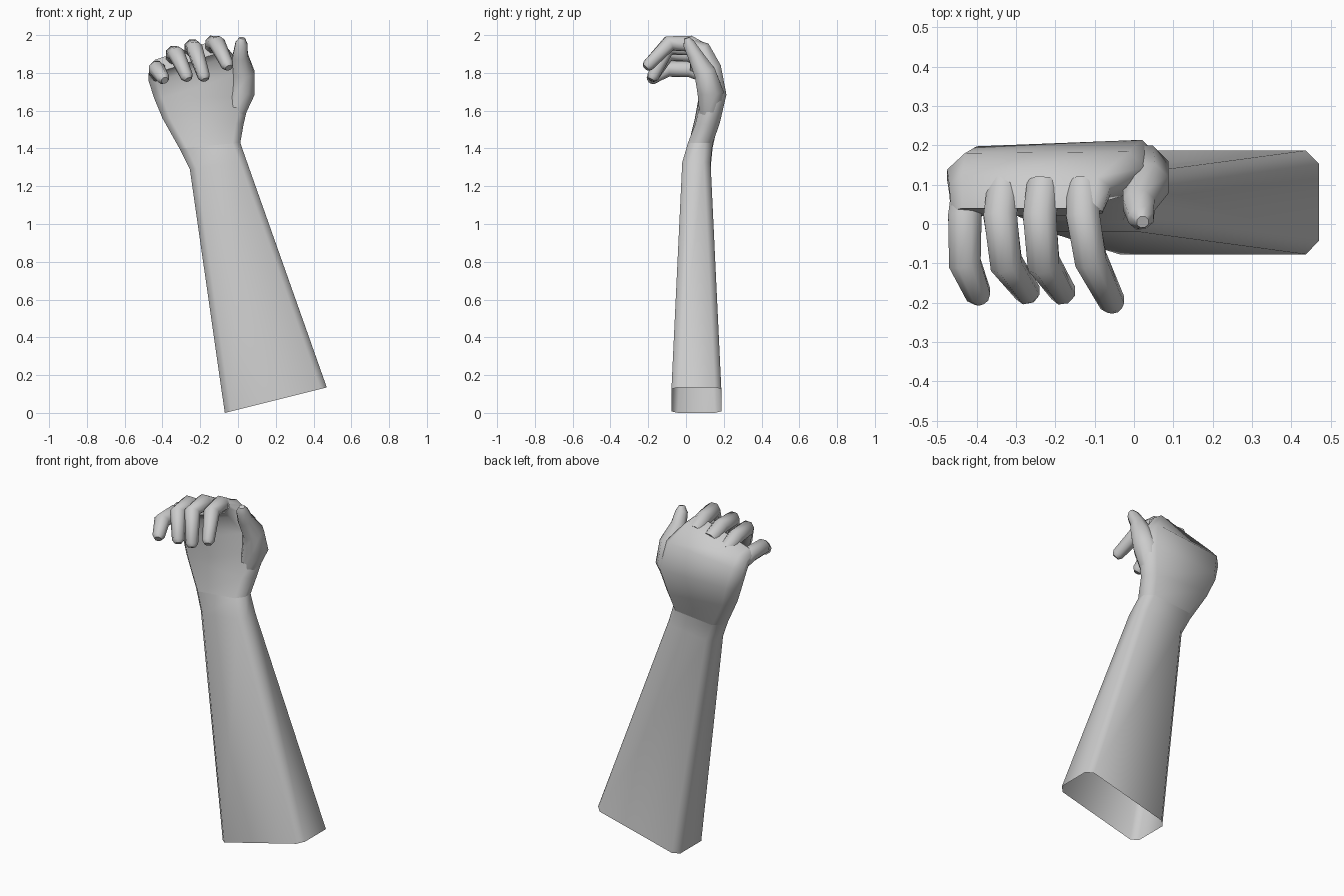
import bpy
import math
from mathutils import Vector

cube = bpy.data.objects.get("Cube")
if cube:
    bpy.data.objects.remove(cube, do_unlink=True)

skin = bpy.data.materials.new("plain_grey")
skin.use_nodes = True
GREY = (0.6, 0.6, 0.6, 1)
skin.diffuse_color = GREY
skin.node_tree.nodes["Principled BSDF"].inputs["Base Color"].default_value = GREY


def loft(name, rings, cap_start=False, cap_end=True, sharp=55):
    """Skin a list of equal-sized rings into one smooth shaded object."""
    n = len(rings[0])
    verts = [v for ring in rings for v in ring]
    faces = []
    for r in range(len(rings) - 1):
        for i in range(n):
            j = (i + 1) % n
            faces.append((r * n + i, r * n + j, (r + 1) * n + j, (r + 1) * n + i))
    if cap_start:
        faces.append(tuple(reversed(range(n))))
    if cap_end:
        faces.append(tuple(range(len(verts) - n, len(verts))))
    mesh = bpy.data.meshes.new(name)
    mesh.from_pydata(verts, [], faces)
    mesh.materials.append(skin)
    mesh.shade_smooth()
    mesh.set_sharp_from_angle(angle=math.radians(sharp))
    obj = bpy.data.objects.new(name, mesh)
    bpy.context.collection.objects.link(obj)
    return obj


def slab_ring(left, right, half, tilt, bevel):
    """Bevelled rectangle between two side points; tilt turns its depth upward."""
    a, b = Vector(left), Vector(right)
    w = (b - a).normalized()
    d = Vector((0, math.cos(math.radians(tilt)), math.sin(math.radians(tilt))))
    inner = half - bevel
    return [a - d * inner, a + w * bevel - d * half,
            b - w * bevel - d * half, b - d * inner,
            b + d * inner, b - w * bevel + d * half,
            a + w * bevel + d * half, a + d * inner]


def tube(name, path, radii, side=(1, 0, 0), sides=8, flat=1.0):
    """Tapered digit along a path, with a narrowed tip."""
    pts = [Vector(p) for p in path]
    rings = []
    for k, p in enumerate(pts):
        t = (pts[min(k + 1, len(pts) - 1)] - pts[max(k - 1, 0)]).normalized()
        s = Vector(side)
        s = (s - t * s.dot(t)).normalized()
        u = t.cross(s)
        ring = []
        for i in range(sides):
            a = 2 * math.pi * (i + 0.5) / sides
            ring.append(p + radii[k] * (s * math.cos(a) + u * math.sin(a) * flat))
        rings.append(ring)
    return loft(name, rings, cap_start=True)


# Forearm, open at the lower end, running into the wrist
wrist = slab_ring((-.31, .075, 1.40), (.012, .075, 1.43), .066, 0, .04)
loft("forearm", [
    slab_ring((-.07, .055, 0), (.47, .055, .135), .132, 0, .034),
    slab_ring((-.255, .055, 1.29), (.047, .055, 1.33), .075, 0, .036),
    wrist], cap_end=False)

# Palm widening from the wrist, then bending forward over the knuckles
loft("palm", [
    wrist,
    slab_ring((-.40, .11, 1.56), (.03, .115, 1.53), .064, 0, .042),
    slab_ring((-.445, .13, 1.67), (.065, .15, 1.68), .066, 5, .045),
    slab_ring((-.475, .125, 1.77), (.03, .13, 1.82), .06, 25, .045),
    slab_ring((-.47, .09, 1.81), (-.06, .085, 1.925), .052, 50, .035),
    slab_ring((-.465, .03, 1.825), (-.08, .03, 1.95), .038, 75, .028)])

# Curled fingers: knuckle, two joints and tip
fingers = {
    "little_finger": [(-.42, .10, 1.79), (-.43, .02, 1.82), (-.43, -.10, 1.82), (-.395, -.18, 1.77)],
    "ring_finger": [(-.33, .10, 1.85), (-.34, .02, 1.90), (-.325, -.10, 1.90), (-.27, -.175, 1.78)],
    "middle_finger": [(-.23, .10, 1.89), (-.24, .02, 1.935), (-.23, -.10, 1.93), (-.18, -.175, 1.78)],
    "index_finger": [(-.13, .10, 1.91), (-.13, .02, 1.955), (-.11, -.09, 1.955), (-.055, -.20, 1.84)],
}
for name, path in fingers.items():
    tip = Vector(path[-1])
    end = tip + (tip - Vector(path[-2])).normalized() * .02
    tube(name, path + [end], [.045, .046, .044, .034, .02])

# Thumb rising from the side of the palm
tube("thumb",
     [(-.02, .12, 1.56), (.02, .13, 1.70), (.03, .10, 1.80),
      (.012, .05, 1.89), (.018, .015, 1.955), (.022, .005, 1.985)],
     [.05, .075, .062, .044, .034, .016])
